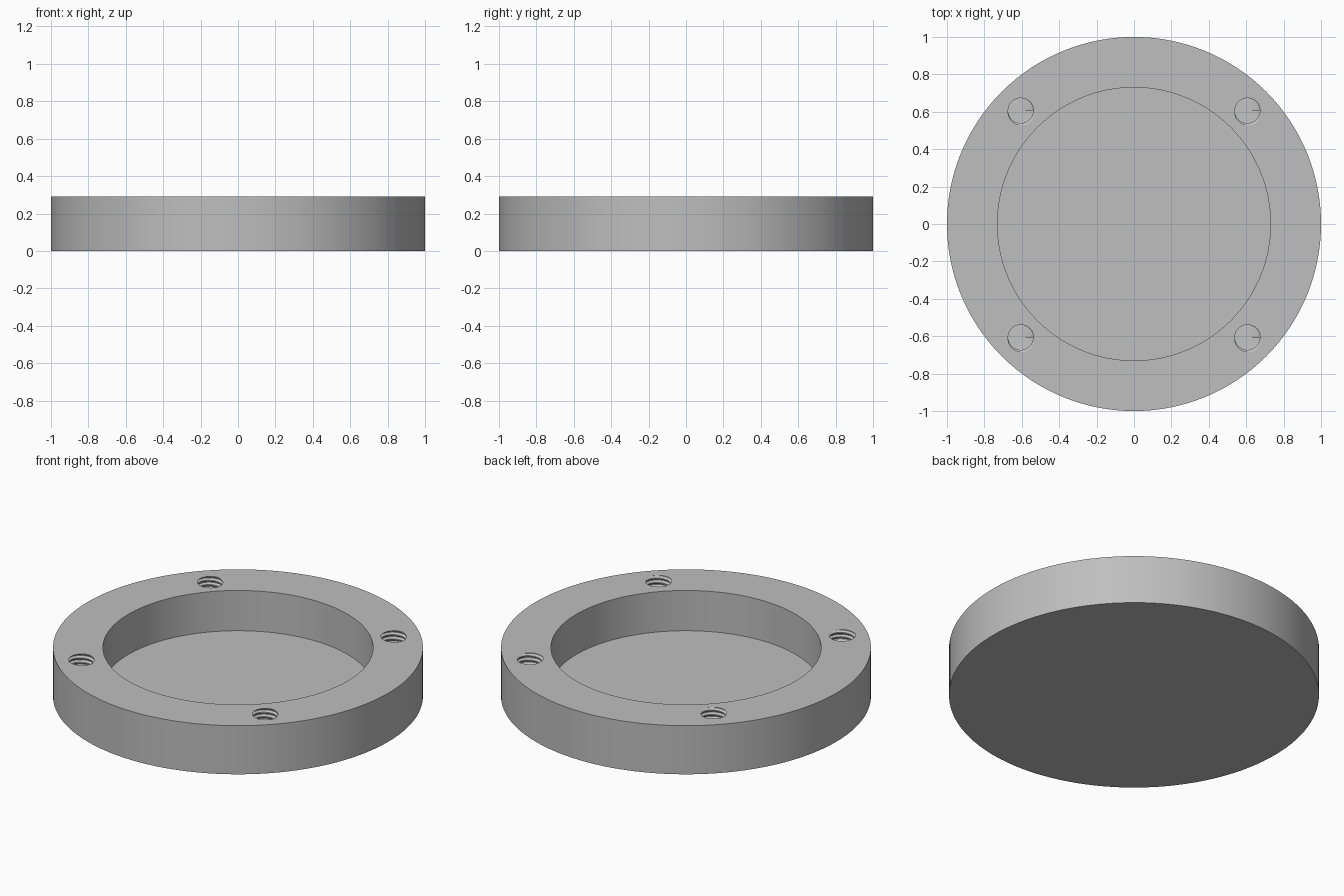
import bpy
import bmesh
import math

HEIGHT = 0.29
FLOOR = 0.05
RECESS_RADIUS = 0.73
HOLE_OFFSET = 0.606
CREST, ROOT, PITCH = 0.067, 0.08, 0.026
SEGMENTS = 40

cube = bpy.data.objects.get("Cube")
if cube:
    bpy.data.objects.remove(cube, do_unlink=True)

grey = bpy.data.materials.new("plain grey")
grey.use_nodes = True
colour = (0.52, 0.52, 0.52, 1)
grey.diffuse_color = colour
grey.node_tree.nodes["Principled BSDF"].inputs["Base Color"].default_value = colour


def cylinder(name, radius, bottom, top):
    bpy.ops.mesh.primitive_cylinder_add(
        vertices=128, radius=radius, depth=top - bottom,
        location=(0, 0, (bottom + top) / 2))
    obj = bpy.context.object
    obj.name = name
    obj.data.materials.append(grey)
    return obj


def thread_cutter(name, x, y):
    """Closed helical solid shaped like a threaded bolt."""
    profile = [(0, CREST), (0.25, CREST), (0.56, ROOT), (0.69, ROOT)]
    per_turn = len(profile)
    turns = math.ceil((HEIGHT - FLOOR) / PITCH) + 2
    # The crest meets the upper surface at the 135 degree direction
    start = HEIGHT - PITCH * (turns - 2 + 0.5)
    bm = bmesh.new()
    rows = []
    for i in range(turns * per_turn):
        rise, radius = profile[i % per_turn]
        row = []
        for j in range(SEGMENTS):
            t = j / SEGMENTS
            a = math.tau * t
            z = start + PITCH * (i // per_turn + rise + t)
            row.append(bm.verts.new((radius * math.cos(a), radius * math.sin(a), z)))
        rows.append(row)

    last = len(rows) - 1
    for i in range(last):
        for j in range(SEGMENTS - 1):
            bm.faces.new((rows[i][j], rows[i][j + 1], rows[i + 1][j + 1], rows[i + 1][j]))
        # The seam joins each row to the row one turn higher
        if i + 1 + per_turn <= last:
            bm.faces.new((rows[i][-1], rows[i + per_turn][0],
                          rows[i + 1 + per_turn][0], rows[i + 1][-1]))

    # End caps, including the small step of the helix
    low = rows[0] + [rows[k][0] for k in range(per_turn, 0, -1)]
    high = rows[last] + [rows[last - k][-1] for k in range(1, per_turn + 1)]
    caps = [bm.faces.new(low), bm.faces.new(high)]
    bmesh.ops.poke(bm, faces=caps)
    bmesh.ops.recalc_face_normals(bm, faces=bm.faces[:])

    mesh = bpy.data.meshes.new(name)
    bm.to_mesh(mesh)
    bm.free()
    mesh.materials.append(grey)
    obj = bpy.data.objects.new(name, mesh)
    obj.location = (x, y, 0)
    bpy.context.collection.objects.link(obj)
    return obj


# Round body, hollowed from above and drilled at four corners
body = cylinder("flange_cap", 1, 0, HEIGHT)
cutters = [cylinder("recess_cutter", RECESS_RADIUS, FLOOR, HEIGHT + 0.1)]
for sx in (-1, 1):
    for sy in (-1, 1):
        cutters.append(thread_cutter("threaded_hole_cutter", sx * HOLE_OFFSET, sy * HOLE_OFFSET))

bpy.ops.object.select_all(action="DESELECT")
body.select_set(True)
bpy.context.view_layer.objects.active = body
for cutter in cutters:
    cutter.hide_render = True
    cut = body.modifiers.new("cut", "BOOLEAN")
    cut.operation = "DIFFERENCE"
    cut.solver = "EXACT"
    cut.object = cutter
    bpy.ops.object.modifier_apply(modifier=cut.name)
    bpy.data.objects.remove(cutter, do_unlink=True)

bpy.ops.object.shade_smooth_by_angle(angle=math.radians(30))
